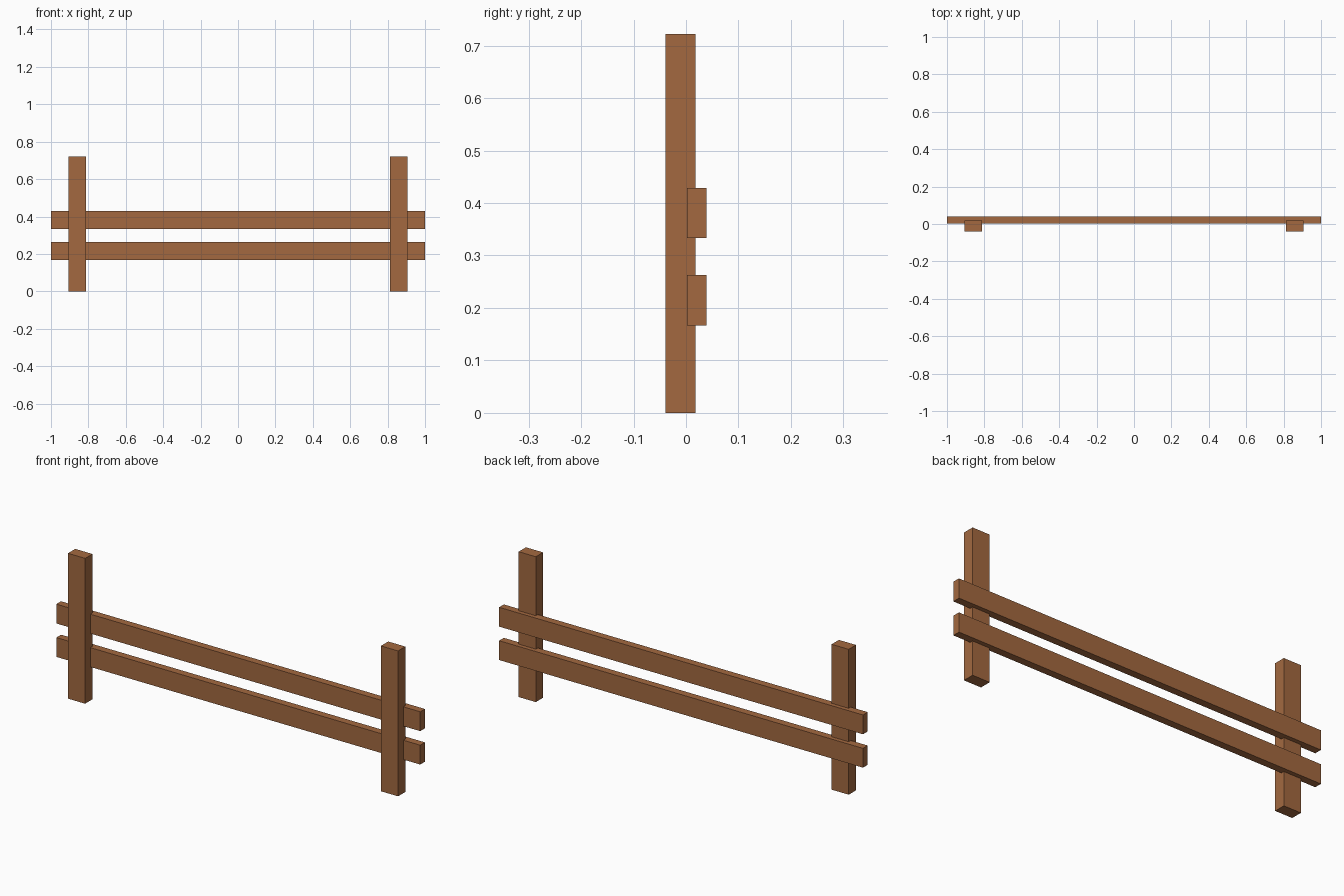
import bpy

if "Cube" in bpy.data.objects:
    bpy.data.objects.remove(bpy.data.objects["Cube"])

wood = bpy.data.materials.new("brown_wood")
wood.diffuse_color = (0.366, 0.141, 0.051, 1.0)
wood.use_nodes = True
wood.node_tree.nodes["Principled BSDF"].inputs["Base Color"].default_value = wood.diffuse_color


def box(name, low, high):
    """Flat-faced box spanning two opposite corners."""
    center = [(a + b) / 2 for a, b in zip(low, high)]
    bpy.ops.mesh.primitive_cube_add(size=1, location=center)
    obj = bpy.context.object
    obj.name = name
    obj.scale = [b - a for a, b in zip(low, high)]
    bpy.ops.object.transform_apply(location=False, rotation=False, scale=True)
    obj.data.materials.append(wood)
    return obj


# Upright posts
for side, x in (("left", -0.86), ("right", 0.86)):
    box(f"{side}_post", (x - 0.047, -0.039, 0), (x + 0.047, 0.018, 0.722))

# Horizontal rails let into the back of the posts
for level, z in (("lower", 0.167), ("upper", 0.333)):
    box(f"{level}_rail", (-1, 0.002, z), (1, 0.039, z + 0.096))
